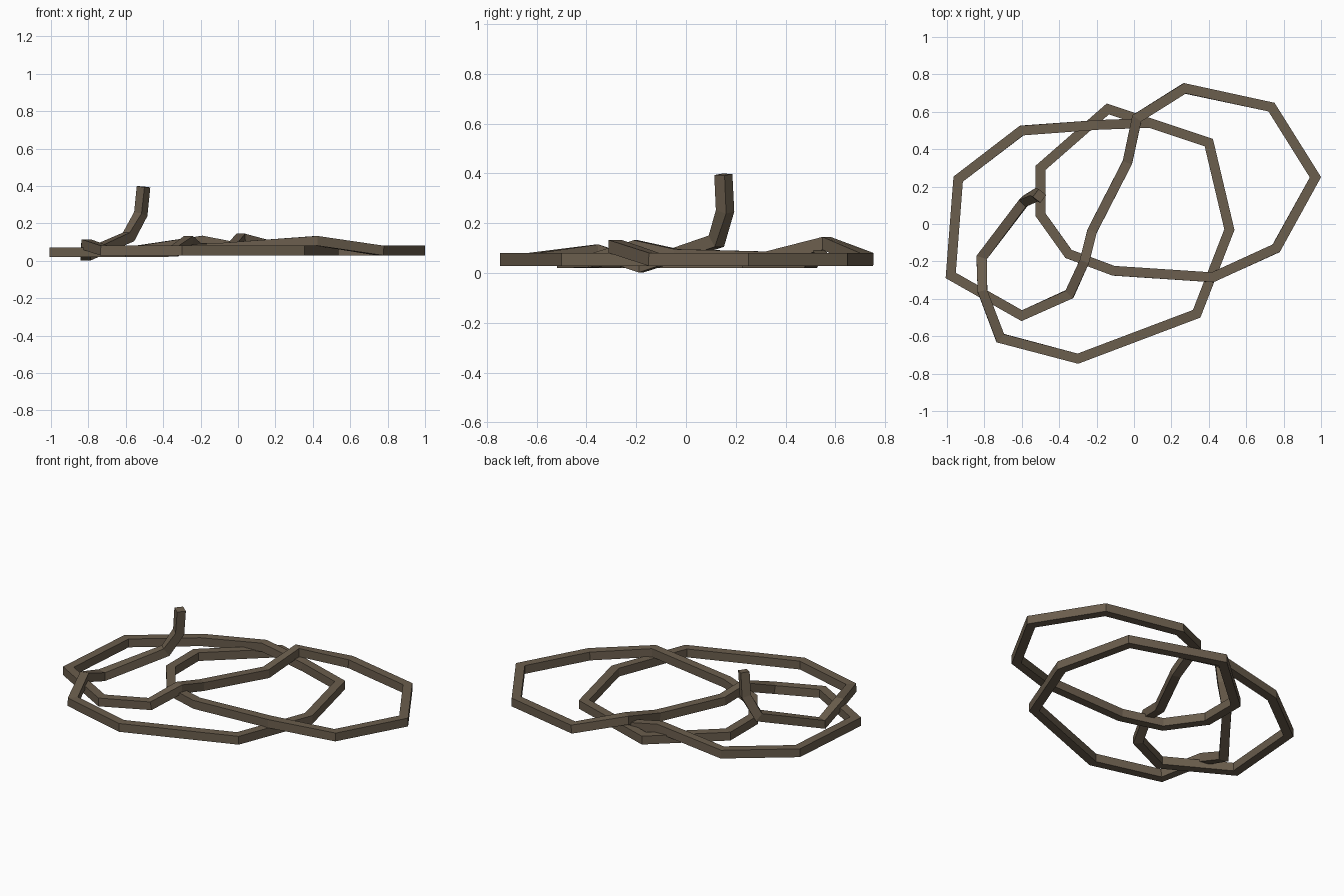
import bpy, bmesh
from mathutils import Vector

if "Cube" in bpy.data.objects:
    bpy.data.objects.remove(bpy.data.objects["Cube"])

HALF = 0.026  # half thickness of the square rope

# Centre line, from the raised end to the tucked-in end
path = [Vector(p) for p in [
    (-0.505, 0.150, 0.396), (-0.520, 0.157, 0.250), (-0.585, 0.122, 0.128),
    (-0.815, -0.18, 0.028), (-0.81, -0.36, 0.088), (-0.715, -0.61, 0.055),
    (-0.30, -0.72, 0.055), (0.335, -0.48, 0.055), (0.51, -0.03, 0.055),
    (0.40, 0.435, 0.055), (-0.14, 0.615, 0.055), (-0.50, 0.30, 0.055),
    (-0.50, 0.05, 0.055), (-0.35, -0.16, 0.055), (-0.11, -0.25, 0.068),
    (0.42, -0.285, 0.107), (0.76, -0.13, 0.055), (0.97, 0.25, 0.055),
    (0.735, 0.625, 0.055), (0.27, 0.725, 0.055), (0.015, 0.565, 0.119),
    (-0.035, 0.33, 0.06), (-0.225, -0.04, 0.07), (-0.265, -0.20, 0.105),
    (-0.345, -0.375, 0.048), (-0.60, -0.49, 0.046), (-0.98, -0.275, 0.046),
    (-0.94, 0.24, 0.046), (-0.60, 0.50, 0.046), (-0.19, 0.53, 0.108),
    (0.08, 0.54, 0.055)]]

rope_mat = bpy.data.materials.new("rope brown")
rope_mat.diffuse_color = (0.147, 0.112, 0.075, 1)
rope_mat.use_nodes = True
rope_mat.node_tree.nodes["Principled BSDF"].inputs["Base Color"].default_value = rope_mat.diffuse_color


def sweep(name, pts, half, mat):
    """Square tube along the points with mitred corners."""
    bm = bmesh.new()
    rings = []
    up = Vector((0, 0, 1))
    n = len(pts)
    for i, p in enumerate(pts):
        a = (pts[i] - pts[i - 1]).normalized() if i else None
        b = (pts[i + 1] - pts[i]).normalized() if i < n - 1 else None
        a, b = a or b, b or a
        t = (a + b).normalized()
        # the raised end keeps the sideways direction of the bend below it
        flat = pts[3] - pts[2] if i < 2 else t
        side = flat.cross(up).normalized()
        side = (side - t * side.dot(t)).normalized()
        top = side.cross(t).normalized()
        # widen along the bend so the tube keeps its thickness
        mitre = 1 / max(a.dot(t), 0.6)
        bend = b - a
        ws = hs = half
        if bend.length > 1e-4:
            if abs(bend.dot(side)) > abs(bend.dot(top)):
                ws *= mitre
            else:
                hs *= mitre
        rings.append([bm.verts.new(p + side * ws * x + top * hs * y)
                      for x, y in ((-1, -1), (1, -1), (1, 1), (-1, 1))])
    for r, s in zip(rings, rings[1:]):
        for k in range(4):
            m = (k + 1) % 4
            bm.faces.new((r[k], r[m], s[m], s[k]))
    bm.faces.new(rings[0][::-1])
    bm.faces.new(rings[-1])
    bmesh.ops.recalc_face_normals(bm, faces=bm.faces)
    me = bpy.data.meshes.new(name)
    bm.to_mesh(me)
    bm.free()
    me.materials.append(mat)
    ob = bpy.data.objects.new(name, me)
    bpy.context.collection.objects.link(ob)
    return ob


sweep("coiled_rope", path, HALF, rope_mat)
